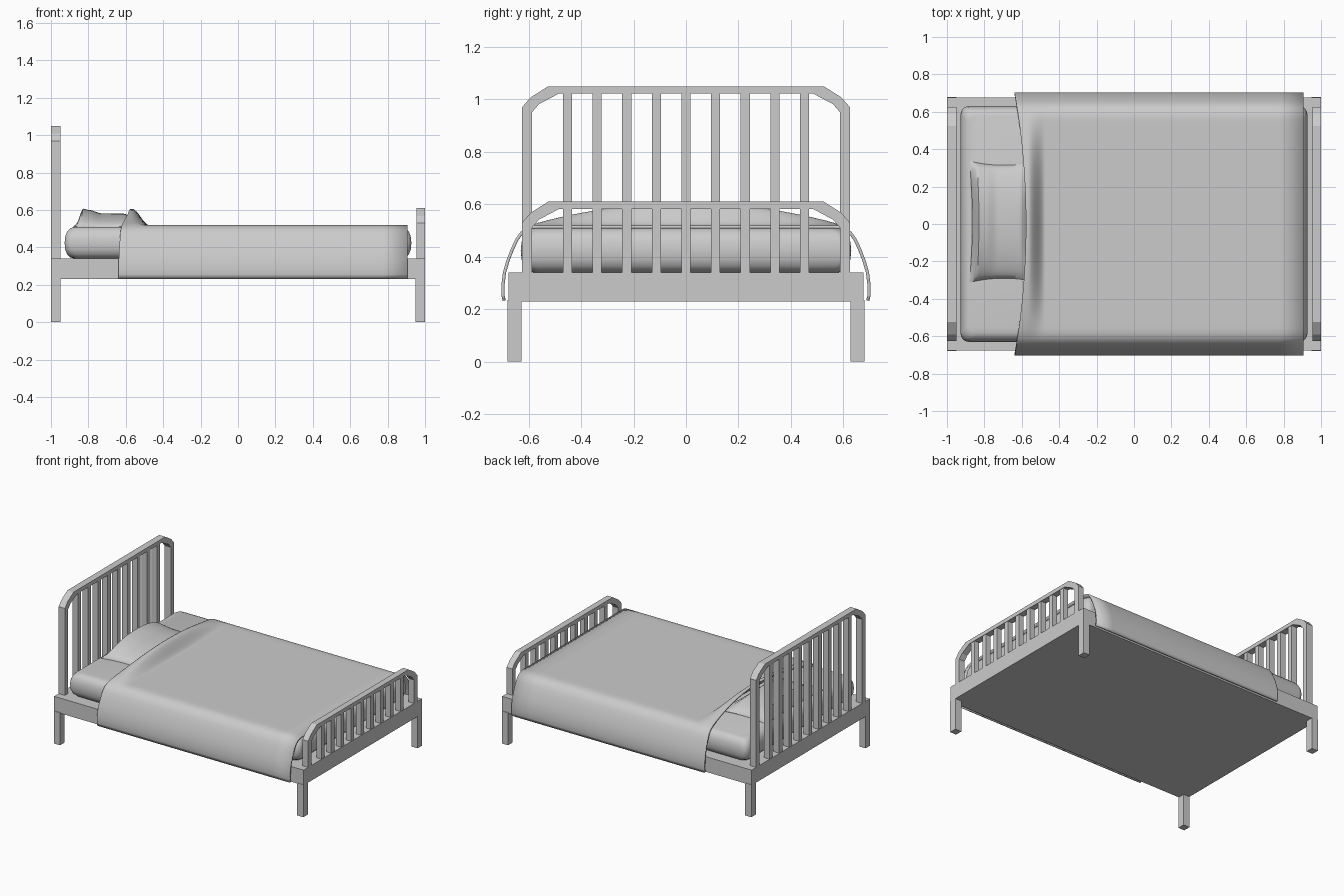
import bpy, bmesh, math

if "Cube" in bpy.data.objects:
    bpy.data.objects.remove(bpy.data.objects["Cube"])


def make(name, verts, faces, smooth=False):
    me = bpy.data.meshes.new(name)
    me.from_pydata(verts, [], faces)
    bm = bmesh.new()
    bm.from_mesh(me)
    bmesh.ops.recalc_face_normals(bm, faces=bm.faces)
    bm.to_mesh(me)
    bm.free()
    ob = bpy.data.objects.new(name, me)
    bpy.context.collection.objects.link(ob)
    if smooth:
        bpy.ops.object.select_all(action='DESELECT')
        ob.select_set(True)
        bpy.context.view_layer.objects.active = ob
        bpy.ops.object.shade_smooth_by_angle(angle=math.radians(50))
    return ob


def box(name, x0, x1, y0, y1, z0, z1):
    v = [(x, y, z) for x in (x0, x1) for y in (y0, y1) for z in (z0, z1)]
    f = [(0, 1, 3, 2), (4, 6, 7, 5), (0, 4, 5, 1), (2, 3, 7, 6), (0, 2, 6, 4), (1, 5, 7, 3)]
    return make(name, v, f)


def lerp_profile(pts, t):
    for (a, b), (c, d) in zip(pts, pts[1:]):
        if t <= c:
            s = max(0, (t - a) / (c - a))
            s = s * s * (3 - 2 * s)
            return b + (d - b) * s
    return pts[-1][1]


# Bed base and legs
box("bed_base", -1, 1, -0.677, 0.677, 0.23, 0.34)
for end, x in (("head", -1), ("foot", 0.95)):
    for side, y in (("front", -0.68), ("back", 0.627)):
        box(f"{end}_{side}_leg", x, x + 0.05, y, y + 0.053, 0, 0.235)


# Headboard and footboard: chamfered hoop with nine slats
def end_board(name, x0, x1, h):
    outer = [(0.625, 0.34), (0.625, h - 0.08), (0.592, h - 0.042), (0.525, h)]
    inner = [(0.588, 0.34), (0.588, h - 0.10), (0.56, h - 0.068), (0.485, h - 0.028)]
    outer += [(-y, z) for y, z in reversed(outer)]
    inner += [(-y, z) for y, z in reversed(inner)]
    v, f = [], []
    for o, i in zip(outer, inner):
        v += [(x0, *o), (x1, *o), (x1, *i), (x0, *i)]
    n = len(outer)
    for k in range(n - 1):
        for j in range(4):
            a, b = 4 * k + j, 4 * k + (j + 1) % 4
            f.append((a, b, b + 4, a + 4))
    f += [(0, 1, 2, 3), tuple(range(4 * n - 4, 4 * n))]
    make(name + "_frame", v, f)
    for k in range(9):
        y = -0.452 + 0.113 * k
        box(f"{name}_slat_{k + 1}", x0 + 0.003, x1 - 0.003, y - 0.0175, y + 0.0175, 0.34, h - 0.02)


end_board("headboard", -1, -0.95, 1.05)
end_board("footboard", 0.955, 1, 0.61)

# Mattress: stacked rounded rectangles with bulging sides
layers = [(0.34, 0.05), (0.347, 0.03), (0.365, 0.012), (0.39, 0.003), (0.425, 0),
          (0.46, 0.004), (0.485, 0.014), (0.502, 0.03), (0.509, 0.05)]
v, f, seg, r = [], [], 6, 0.045
n = 4 * (seg + 1)
for z, inset in layers:
    for q, (sx, sy) in enumerate(((1, 1), (-1, 1), (-1, -1), (1, -1))):
        for k in range(seg + 1):
            a = math.pi / 2 * (q + k / seg)
            v.append((sx * (0.927 - inset - r) + r * math.cos(a),
                      sy * (0.63 - inset - r) + r * math.sin(a), z))
for k in range(len(layers) - 1):
    for j in range(n):
        a, b = k * n + j, k * n + (j + 1) % n
        f.append((a, b, b + n, a + n))
f += [tuple(range(n)), tuple(range(len(v) - n, len(v)))]
make("mattress", v, f, True)

# Pillow: domed cushion with concave edges, highest near the headboard
N = 28
rise = [(-1, 0.008), (-0.78, 0.095), (-0.6, 0.088), (-0.2, 0.07), (0.5, 0.068), (1, 0.006)]
v, f = [], []
for layer in (0, 1):
    for i in range(N + 1):
        for j in range(N + 1):
            u, w = 2 * i / N - 1, 2 * j / N - 1
            x = -0.695 + 0.185 * u * (1 - 0.08 * (1 - w * w))
            y = 0.012 + 0.325 * w * (1 - 0.07 * (1 - u * u))
            z = 0.508
            if layer:
                z += 0.004 + lerp_profile(rise, u) * max(0, 1 - abs(w) ** 2.2) ** 0.7
            v.append((x, y, z))
M = (N + 1) ** 2
for i in range(N):
    for j in range(N):
        a = i * (N + 1) + j
        q = (a, a + 1, a + N + 2, a + N + 1)
        f += [q, tuple(k + M for k in q)]
rim = [i * (N + 1) for i in range(N)] + [N * (N + 1) + j for j in range(N)]
rim += [(N - i) * (N + 1) + N for i in range(N)] + [N - j for j in range(N)]
for a, b in zip(rim, rim[1:] + rim[:1]):
    f.append((a, b, b + M, a + M))
make("pillow", v, f, True)

# Blanket: draped cross-section swept along the bed, raised over the pillow
half = [(0.04 * k, 0.52) for k in range(1, 15)]
half += [(0.585, 0.518), (0.61, 0.51), (0.632, 0.494), (0.65, 0.468), (0.668, 0.43), (0.685, 0.385),
         (0.698, 0.34), (0.704, 0.29), (0.704, 0.255), (0.699, 0.232)]
section = [(-y, z) for y, z in reversed(half)] + [(0, 0.52)] + half
bump = [(-0.65, 0.75), (-0.565, 1), (-0.475, 0)]
stations = [k / 24 for k in range(24)] + [1 + k / 10 for k in range(11)]
v, f = [], []
for t in stations:
    for y, z in section:
        edge = -0.578 - 0.06 * (y / 0.7) ** 2
        x = edge + (-0.44 - edge) * t if t < 1 else -0.44 + 1.347 * (t - 1)
        z += 0.085 * lerp_profile(bump, x) * max(0, 1 - (y / 0.6) ** 2)
        v.append((x, y, z))
n = len(section)
for i in range(len(stations) - 1):
    for j in range(n - 1):
        a = i * n + j
        f.append((a, a + n, a + n + 1, a + 1))
blanket = make("blanket", v, f, True)
mod = blanket.modifiers.new("thickness", 'SOLIDIFY')
mod.thickness = 0.012
# keep thickness on the inside of the drape
mod.offset = -1 if blanket.data.polygons[n // 2].normal.z > 0 else 1
